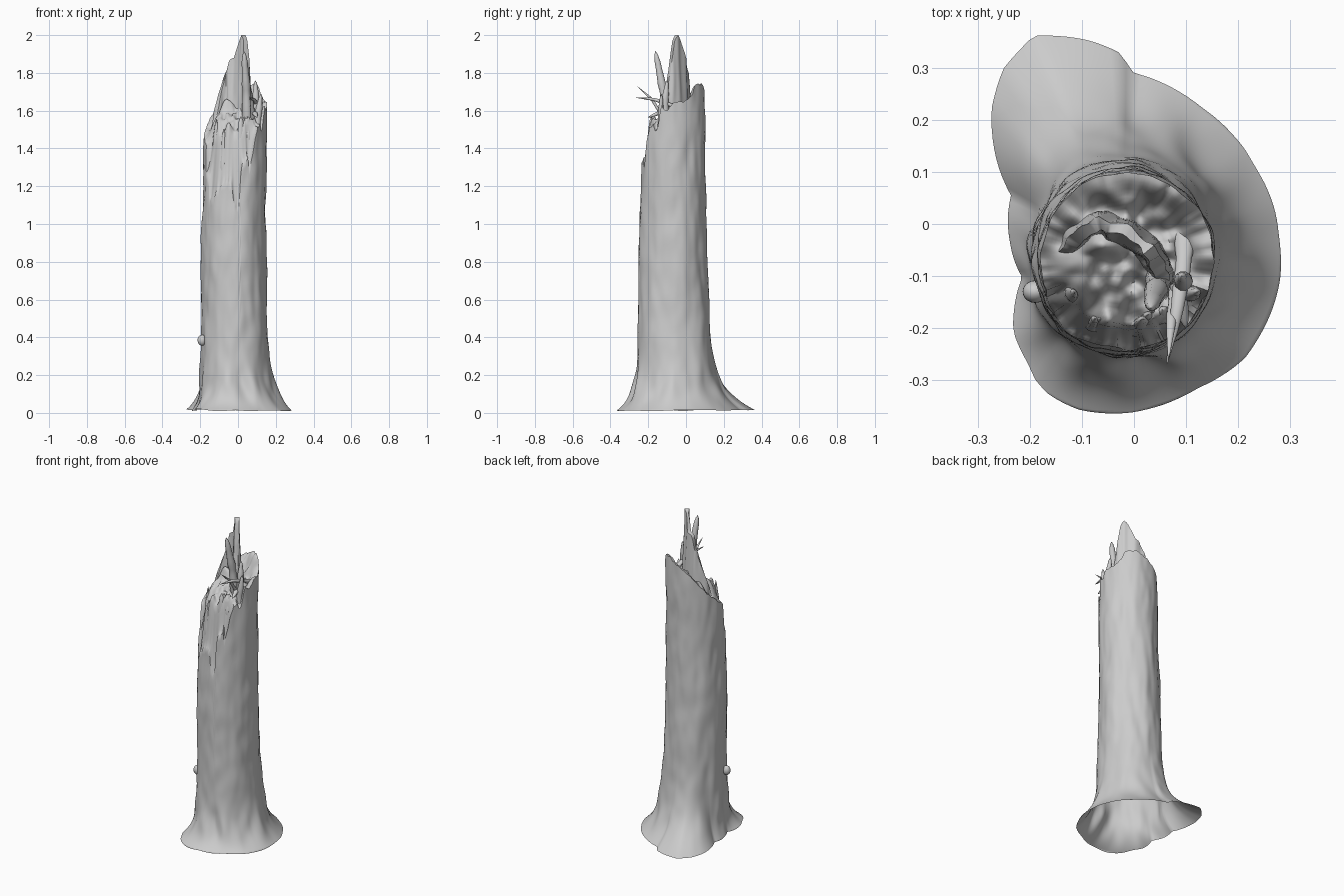
import bpy, bmesh, math, random
from mathutils import Vector, noise

if "Cube" in bpy.data.objects:
    bpy.data.objects.remove(bpy.data.objects["Cube"])

random.seed(4)
N = 160


def table(tab, v):
    """Linear interpolation of rows (key, values...)."""
    if v <= tab[0][0]:
        return tab[0][1:]
    for a, b in zip(tab, tab[1:]):
        if v <= b[0]:
            k = (v - a[0]) / (b[0] - a[0])
            return [p + (q - p) * k for p, q in zip(a[1:], b[1:])]
    return tab[-1][1:]


def finish(name, verts, faces, angle=60):
    me = bpy.data.meshes.new(name)
    me.from_pydata(verts, [], faces)
    bm = bmesh.new()
    bm.from_mesh(me)
    bmesh.ops.recalc_face_normals(bm, faces=bm.faces)
    bm.to_mesh(me)
    bm.free()
    ob = bpy.data.objects.new(name, me)
    bpy.context.collection.objects.link(ob)
    bpy.ops.object.select_all(action='DESELECT')
    ob.select_set(True)
    bpy.context.view_layer.objects.active = ob
    bpy.ops.object.shade_smooth_by_angle(angle=math.radians(angle))
    return ob


def fbm(x, y, z):
    return noise.noise(Vector((x, y, z)))


# z, centre x, centre y, radius x, radius y of the trunk
TRUNK = [(0, -.015, -.065, .182, .197), (.5, -.02, -.065, .174, .187),
         (1, -.023, -.069, .169, .175), (1.4, -.016, -.07, .167, .171),
         (1.75, -.008, -.07, .162, .168)]
# outline of the root flare on the ground
FOOT = [(.28, -.02), (.23, .12), (.14, .22), (0, .29), (-.03, .33), (-.1, .355), (-.2, .365),
        (-.26, .30), (-.283, .22), (-.24, .05), (-.215, -.1), (-.235, -.21), (-.2, -.3),
        (-.11, -.355), (0, -.362), (.13, -.31), (.22, -.25), (.28, -.11)]
polar = sorted((math.degrees(math.atan2(y + .065, x + .015)) % 360, math.hypot(x + .015, y + .065))
               for x, y in FOOT)
polar = [(polar[-1][0] - 360, polar[-1][1])] + polar + [(polar[0][0] + 360, polar[0][1])]
# height of the broken rim by angle
RIM = [(0, 1.64), (30, 1.66), (48, 1.74), (65, 1.74), (90, 1.71), (120, 1.65), (150, 1.54),
       (180, 1.46), (200, 1.43), (204, 1.28), (216, 1.24), (219, 1.12), (232, 1.13), (240, 1.18),
       (258, 1.24), (266, 1.20), (270, 1.10), (276, 1.05), (279, 1.08), (282, 1.32), (295, 1.36),
       (298, 1.26), (305, 1.42), (315, 1.52), (330, 1.50), (340, 1.62), (350, 1.60), (360, 1.64)]
# flare fall-off length by angle: long at the back and right, short skirt in front and left
FALL = [(0, .115), (120, .125), (160, .09), (200, .06), (270, .075), (320, .09), (360, .115)]


def trunk_point(a, z):
    cx, cy, rx, ry = table(TRUNK, z)
    c, s = math.cos(a), math.sin(a)
    deg = math.degrees(a)
    extra = max(0, table(polar, deg)[0] - math.hypot(.182 * c, .197 * s))
    f = math.exp(-max(0, z - .015) / table(FALL, deg)[0])
    bump = fbm(c * 1.8, s * 1.8, z * 3) * .009 + fbm(c * 4, s * 4, z * 9) * .005
    roots = fbm(c * 3 + 7, s * 3, z * 5) * .022 * math.exp(-((z - .12) / .1) ** 2)
    d = extra * f + (bump + roots) * (1 - math.exp(-z / .05))
    return Vector((cx + (rx + d) * c, cy + (ry + d) * s, z))


def floor_height(x, y):
    """Height of the torn wood inside the rim."""
    h = table([(-.22, 1.40), (-.195, 1.50), (-.13, 1.55), (-.05, 1.62), (.1, 1.64)], y)[0]
    h -= max(0, -x - .06) * 1.0
    return h + fbm(x * 16, y * 16, 1) * .08 + fbm(x * 32, y * 32, 2) * .03


# trunk wall and torn top surface in one skin, open at the bottom
ROWS, RINGS = 64, 22
verts, faces = [], []
angs = [2 * math.pi * i / N for i in range(N)]
rims = [table(RIM, math.degrees(a))[0]
        + fbm(math.cos(a) * 9, math.sin(a) * 9, 3) * (.012 + .04 * max(0, -math.sin(a))) for a in angs]
for j in range(ROWS + 1):
    s = (j / ROWS) ** 1.8
    for a, rim in zip(angs, rims):
        z0 = .014 + .014 * fbm(math.cos(a) * 2, math.sin(a) * 2, 5)
        verts.append(trunk_point(a, z0 + (rim - z0) * s))
for j in range(1, RINGS):
    t = 1 - j / RINGS
    for i, (a, rim) in enumerate(zip(angs, rims)):
        edge = verts[ROWS * N + i]
        cx, cy = -.02, -.07
        k = min(1, (1 - t) / (.38 + .12 * math.sin(a)))
        k = k * k * (3 - 2 * k)
        x, y = cx + (edge.x - cx) * t, cy + (edge.y - cy) * t
        verts.append(Vector((x, y, rim + (floor_height(x, y) - rim) * k)))
verts.append(Vector((-.02, -.07, floor_height(-.02, -.07))))
for j in range(ROWS + RINGS - 1):
    for i in range(N):
        n = (i + 1) % N
        faces.append((j * N + i, j * N + n, (j + 1) * N + n, (j + 1) * N + i))
last = (ROWS + RINGS - 1) * N
faces += [(last + i, last + (i + 1) % N, len(verts) - 1) for i in range(N)]
finish("trunk", verts, faces)

# tall curved shard standing in the middle: path parameter, x, y and top height
SHARD = [(0, -.135, -.06, 1.50), (1, -.105, -.02, 1.66), (2, -.065, .0, 1.80),
         (2.6, -.04, -.005, 1.87), (3, -.02, -.015, 1.88), (3.6, .015, -.035, 1.98), (4, .028, -.05, 2.0),
         (4.4, .04, -.065, 1.975), (5, .05, -.09, 1.80), (6, .065, -.12, 1.60)]
COLS, LEV = 42, 14
verts, faces = [], []
for j in range(LEV + 1):
    s = j / LEV
    ring = []
    for side in (1, -1):
        for i in range(COLS + 1):
            u = 6 * i / COLS
            x, y, top = table(SHARD, u)
            p, q = table(SHARD, u - .4), table(SHARD, u + .4)
            nrm = Vector((p[1] - q[1], q[0] - p[0], 0)).normalized()
            z = 1.42 + (top - 1.42) * s
            th = .034 * (1 - .65 * s) + .009 * fbm(u * 1.8, z * 4, side)
            ring.append(Vector((x, y, z)) + nrm * th * side)
    verts += ring[:COLS + 1] + ring[COLS + 1:][::-1]
M = 2 * (COLS + 1)
for j in range(LEV):
    for i in range(M):
        n = (i + 1) % M
        faces.append((j * M + i, j * M + n, (j + 1) * M + n, (j + 1) * M + i))
b = LEV * M
faces += [(b + i, b + i + 1, b + M - 2 - i, b + M - 1 - i) for i in range(COLS)]
finish("central_shard", verts, faces)


def splinter(name, pts, w, d, spin=0.0, blunt=.6):
    """Tapered, flattened splinter following a few points."""
    pts = [Vector(p) for p in pts]
    verts, faces, K, S = [], [], 10, 14
    rows = [(i, *p) for i, p in enumerate(pts)]
    axis = (pts[-1] - pts[0]).normalized()
    side = Vector((math.cos(spin), math.sin(spin), 0))
    side = (side - axis * side.dot(axis)).normalized()
    other = axis.cross(side)
    for j in range(S + 1):
        s = j / S
        c = Vector(table(rows, s * (len(pts) - 1)))
        k = (1 - s) ** blunt * (1 + .3 * fbm(c.x * 20, c.y * 20, c.z * 18)) + .03
        for i in range(K):
            a = 2 * math.pi * i / K
            verts.append(c + side * math.cos(a) * w * k + other * math.sin(a) * d * k)
    for j in range(S):
        for i in range(K):
            n = (i + 1) % K
            faces.append((j * K + i, j * K + n, (j + 1) * K + n, (j + 1) * K + i))
    faces += [tuple(range(K)), tuple(range(S * K, S * K + K))]
    return finish(name, verts, faces)


# loose splinters on the right side
splinter("long_splinter", [(.10, .02, 1.58), (.095, -.08, 1.63), (.082, -.17, 1.66), (.063, -.27, 1.67)], .02, .014)
splinter("thin_splinter", [(.08, -.12, 1.56), (.072, -.18, 1.66), (.066, -.26, 1.73)], .013, .010)
splinter("low_splinter", [(.08, -.08, 1.58), (.09, -.15, 1.585), (.10, -.20, 1.565)], .02, .016)
splinter("upright_splinter", [(.05, -.095, 1.52), (.045, -.12, 1.70), (.037, -.145, 1.83), (.032, -.162, 1.915)],
         .026, .026, 0, .4)
splinter("right_splinter", [(.09, -.11, 1.5), (.095, -.11, 1.66), (.092, -.10, 1.76)], .022, .022, 0, .4)
splinter("outer_splinter", [(.095, -.13, 1.42), (.105, -.135, 1.56), (.122, -.13, 1.69)], .024, .02, 0, .4)

# upright torn fibres along the front break
for i in range(13):
    a = math.radians(208 + i * 8.5 + random.uniform(-3, 3))
    f = random.uniform(.66, .84)
    x, y = -.02 + .165 * f * math.cos(a), -.07 + .168 * f * math.sin(a)
    low = table(RIM, math.degrees(a))[0] - .06
    top = min(low + random.uniform(.25, .4), floor_height(x, y) + .07, 1.57)
    splinter(f"front_fibre_{i + 1}", [(x * 1.03, y * 1.03, low), (x, y, (low + top) / 2), (x * .95, y * .95, top)],
             random.uniform(.018, .03), .018, a + math.pi / 2, .4)

# small knot on the left side
bpy.ops.mesh.primitive_uv_sphere_add(segments=20, ring_count=12, radius=.024, location=(-.19, -.13, .385))
knot = bpy.context.object
knot.name = "knot"
knot.scale = (1, .9, 1.2)
bpy.ops.object.shade_smooth_by_angle()
